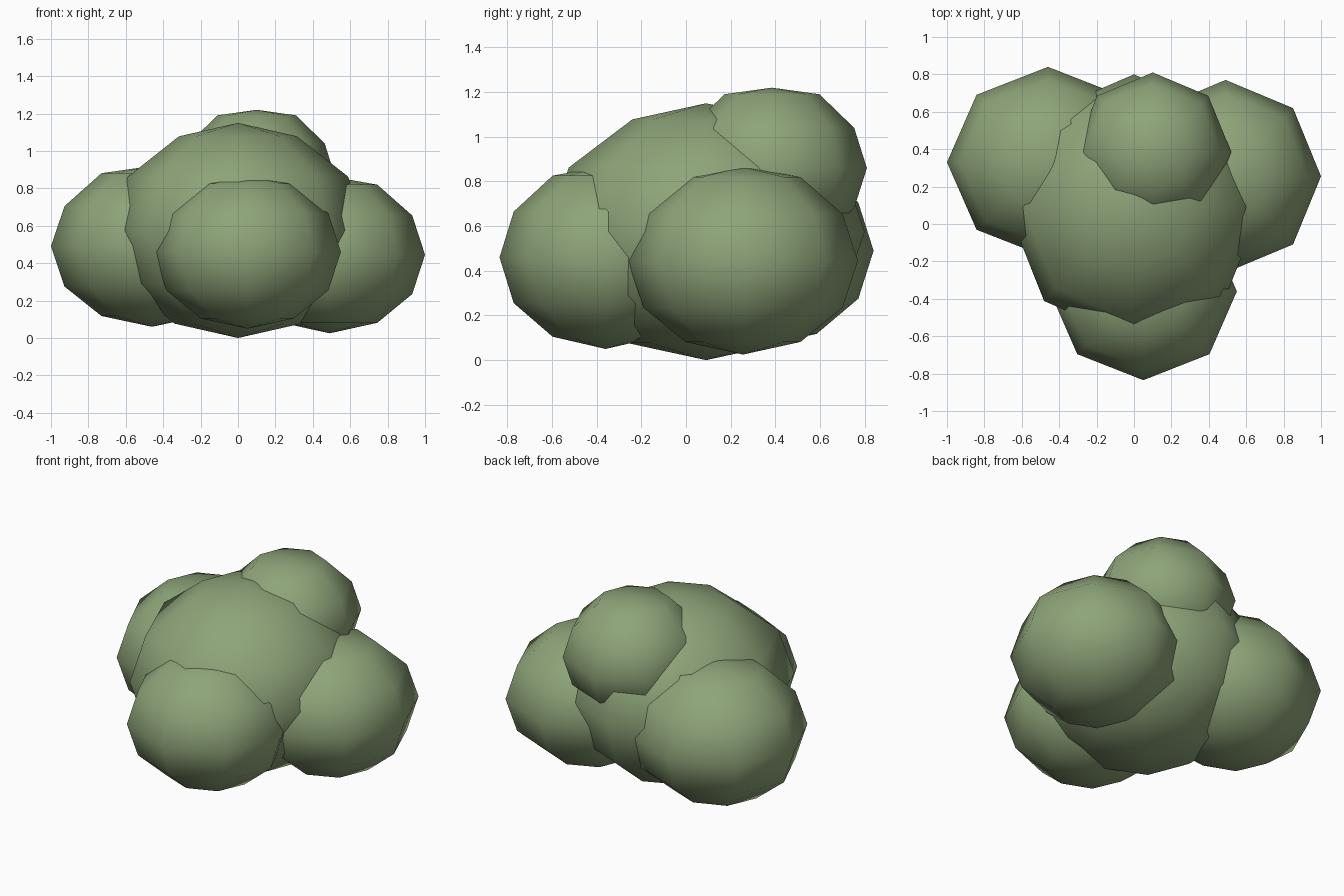
import bpy

if "Cube" in bpy.data.objects:
    bpy.data.objects.remove(bpy.data.objects["Cube"])

# Leaf green shared by all clumps
leaf = bpy.data.materials.new("leaf_green")
leaf.diffuse_color = (0.27, 0.37, 0.19, 1)
leaf.use_nodes = True
leaf.node_tree.nodes["Principled BSDF"].inputs["Base Color"].default_value = leaf.diffuse_color


def clump(name, centre, radii, lift=1.03, crown=1.0):
    """Low-poly, smooth shaded ball of leaves; lift and crown shape the top ring."""
    bpy.ops.mesh.primitive_uv_sphere_add(segments=8, ring_count=6, radius=1, location=centre)
    ob = bpy.context.object
    ob.name = name
    for v in ob.data.vertices:
        # raise and widen or narrow the ring below the top pole
        if 0.8 < v.co.z < 0.95:
            v.co.z *= lift
            v.co.x *= crown
            v.co.y *= crown
        v.co.x *= radii[0]
        v.co.y *= radii[1]
        v.co.z *= radii[2]
    ob.data.materials.append(leaf)
    bpy.ops.object.shade_smooth()
    return ob


# Main body of the bush
clump("centre_clump", (0.00, 0.09, 0.575), (0.68, 0.71, 0.575), 1.01, 0.93)
# Side clumps
clump("left_clump", (-0.46, 0.33, 0.49), (0.54, 0.51, 0.43), 1.05)
clump("right_clump", (0.49, 0.255, 0.445), (0.51, 0.515, 0.42))
# Front clump
clump("front_clump", (0.05, -0.36, 0.46), (0.50, 0.475, 0.41), 1.03)
# Upper back clump
clump("top_clump", (0.10, 0.385, 0.86), (0.42, 0.425, 0.36), 1.06)
